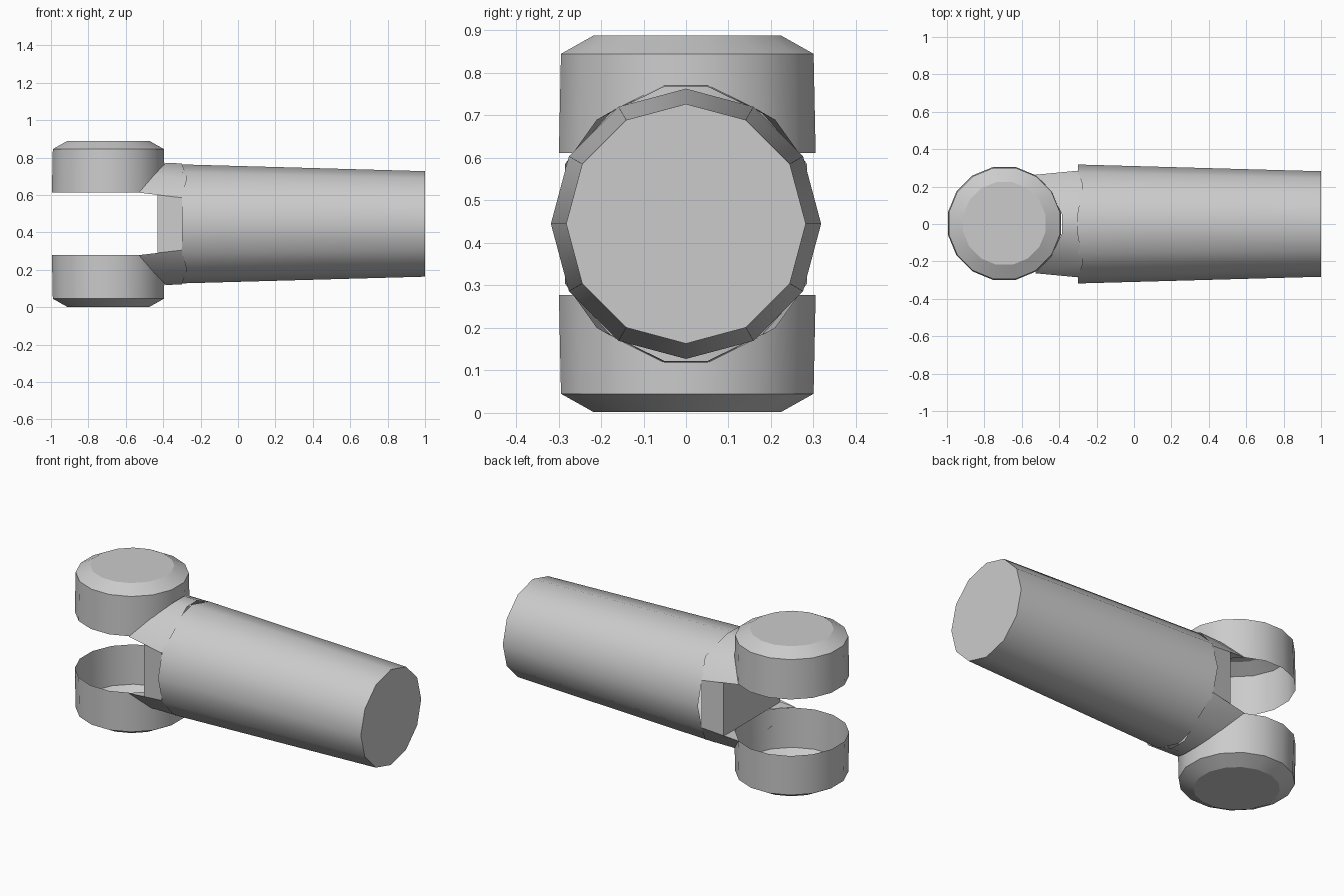
import bpy, bmesh, math
from mathutils import Matrix, Vector

if "Cube" in bpy.data.objects:
    bpy.data.objects.remove(bpy.data.objects["Cube"])

MID = 0.445          # height of the horizontal symmetry plane
grey = bpy.data.materials.new("plain grey")
grey.use_nodes = True
GREY = (0.6, 0.6, 0.6, 1)
grey.diffuse_color = GREY
grey.node_tree.nodes["Principled BSDF"].inputs["Base Color"].default_value = GREY


def finish(name, bm, angle=28):
    bmesh.ops.remove_doubles(bm, verts=bm.verts, dist=0.0005)
    bmesh.ops.recalc_face_normals(bm, faces=bm.faces)
    mesh = bpy.data.meshes.new(name)
    bm.to_mesh(mesh)
    bm.free()
    mesh.materials.append(grey)
    ob = bpy.data.objects.new(name, mesh)
    bpy.context.collection.objects.link(ob)
    bpy.ops.object.select_all(action='DESELECT')
    ob.select_set(True)
    bpy.context.view_layer.objects.active = ob
    bpy.ops.object.shade_smooth_by_angle(angle=math.radians(angle))
    return ob


def loft(rings, sides, turn=0.0):
    """Stack of (radius, height) rings along z, capped at the last ring."""
    bm = bmesh.new()
    loops = []
    for r, h in rings:
        angles = [math.tau * (i + turn) / sides for i in range(sides)]
        loops.append([bm.verts.new((r * math.cos(a), r * math.sin(a), h)) for a in angles])
    for lo, hi in zip(loops, loops[1:]):
        for i in range(sides):
            j = (i + 1) % sides
            bm.faces.new((lo[i], lo[j], hi[j], hi[i]))
    bm.faces.new(loops[-1])
    return bm


# Tapered shank, lying along x
bm = loft([(0.318, -0.3), (0.282, 1.0)], 12)
bm.transform(Matrix.Translation((0, 0, MID)) @ Matrix.Rotation(math.pi / 2, 4, 'Y'))
finish("shank", bm, 31)

# Two hollow cups facing each other, with bevelled outer ends
for name, side in (("upper_cup", 1), ("lower_cup", -1)):
    bm = loft([(0.308, 0.167), (0.303, 0.40), (0.225, 0.443)], 16, 0.5)
    bm.transform(Matrix.Translation((-0.693, 0.003, MID)) @ Matrix.Diagonal((1, 1, side, 1)))
    finish(name, bm)

# Neck: one quarter of its shell, mirrored across y and across the mid height
tip = (-0.53, 0.263, 0.612)
inner = (-0.43, 0.265, 0.608)
outer = (-0.30, 0.285, 0.585)
corner = (-0.272, 0.21, 0.69)
crown = (-0.30, 0.05, 0.768)
crown_in = (-0.385, 0.05, 0.772)
shoulder = (-0.445, 0.175, 0.71)
rim = (-0.43, 0.16, 0.61)


def on_plane(p, y=None, z=None):
    return (p[0], p[1] if y is None else y, p[2] if z is None else z)


quarter = [
    (inner, outer, on_plane(outer, z=MID), on_plane(inner, z=MID)),
    (tip, inner, outer),
    (tip, outer, corner),
    (tip, corner, shoulder),
    (shoulder, corner, crown, crown_in),
    (crown_in, crown, on_plane(crown, y=0), on_plane(crown_in, y=0)),
    (tip, inner, rim),
    (inner, rim, on_plane(rim, y=0), on_plane(inner, y=0, z=MID), on_plane(inner, z=MID)),
]
bm = bmesh.new()
for sy in (1, -1):
    for sz in (1, -1):
        for face in quarter:
            bm.faces.new([bm.verts.new((x, sy * y, MID + sz * (z - MID))) for x, y, z in face])
finish("neck", bm)
